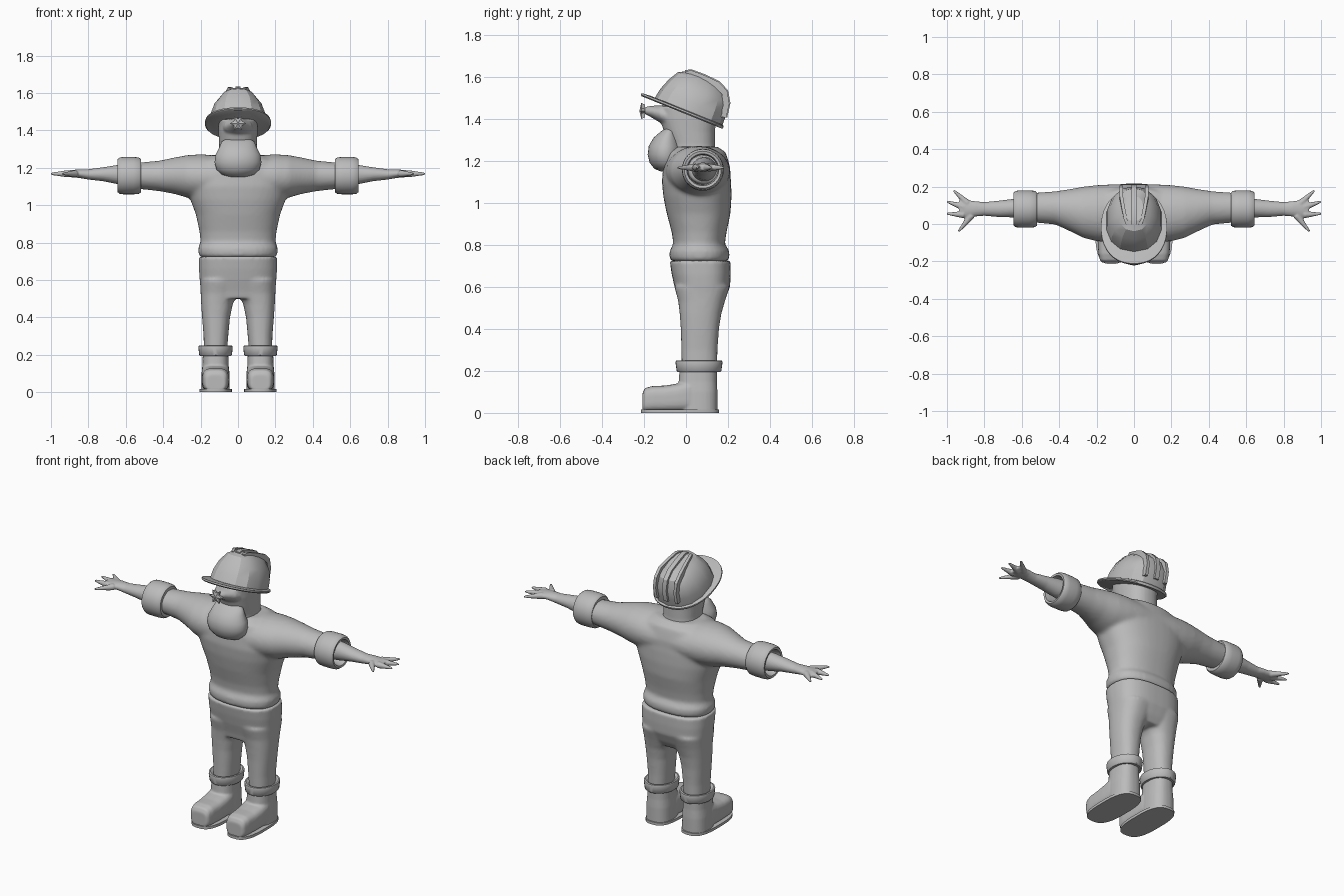
import bpy, bmesh, math
from mathutils import Vector, Matrix

if "Cube" in bpy.data.objects:
    bpy.data.objects.remove(bpy.data.objects["Cube"])

grey = bpy.data.materials.new("plain grey")
grey.diffuse_color = (0.5, 0.5, 0.5, 1)
grey.use_nodes = True
grey.node_tree.nodes["Principled BSDF"].inputs["Base Color"].default_value = grey.diffuse_color
AX = {'x': ((0, 1, 0), (0, 0, 1)), 'y': ((0, 0, 1), (1, 0, 0)), 'z': ((1, 0, 0), (0, 1, 0))}


def loft(bm, axis, rings, n=32, power=1.0, pos=None):
    """Skin closed rings: (position, u_min, u_max, v_min, v_max) along an axis."""
    u, v = (Vector(a) for a in AX[axis])
    w = u.cross(v)
    prev = first = None
    for p, u0, u1, v0, v1 in rings:
        loop = []
        for i in range(n):
            t = 2 * math.pi * (i + 0.5) / n
            c, s = math.cos(t), math.sin(t)
            c = math.copysign(abs(c) ** power, c)
            s = math.copysign(abs(s) ** power, s)
            loop.append(bm.verts.new(w * p + u * ((u0 + u1) / 2 + c * (u1 - u0) / 2)
                                     + v * ((v0 + v1) / 2 + s * (v1 - v0) / 2)))
        if prev:
            for i in range(n):
                j = (i + 1) % n
                bm.faces.new((prev[i], prev[j], loop[j], loop[i]))
        else:
            first = loop
        prev = loop
    bm.faces.new(first[::-1])
    bm.faces.new(prev)


def finish(bm, name, voxel=0, smooth=4, angle=40, mirror=False, matrix=None):
    if matrix:
        bm.transform(matrix)
    bmesh.ops.recalc_face_normals(bm, faces=bm.faces)
    me = bpy.data.meshes.new(name)
    bm.to_mesh(me)
    bm.free()
    me.materials.append(grey)
    ob = bpy.data.objects.new(name, me)
    bpy.context.collection.objects.link(ob)
    if angle:
        bpy.context.view_layer.objects.active = ob
        ob.select_set(True)
        bpy.ops.object.shade_smooth_by_angle(angle=math.radians(angle))
        ob.select_set(False)
    if voxel:
        r = ob.modifiers.new("fuse", 'REMESH')
        r.mode, r.voxel_size, r.use_smooth_shade = 'VOXEL', voxel, True
        s = ob.modifiers.new("soften", 'SMOOTH')
        s.factor, s.iterations = 0.5, smooth
    if mirror:
        ob.modifiers.new("mirror", 'MIRROR')
    return ob


def band(name, axis, centre, profile, ru, rv):
    """Closed rounded ring around an axis; profile is (position, radius factor)."""
    bm = bmesh.new()
    u, v = (Vector(a) for a in AX[axis])
    w = u.cross(v)
    n = 32
    loops = []
    for p, k in profile:
        loops.append([bm.verts.new(Vector(centre) + w * p + u * (k * ru * math.cos(2 * math.pi * i / n))
                                   + v * (k * rv * math.sin(2 * math.pi * i / n))) for i in range(n)])
    for a, b in zip(loops, loops[1:] + loops[:1]):
        for i in range(n):
            j = (i + 1) % n
            bm.faces.new((a[i], a[j], b[j], b[i]))
    return finish(bm, name, mirror=True)


# Jumper: torso fused with both sleeves
bm = bmesh.new()
loft(bm, 'z', [(z, -x, x, y0, y1) for z, x, y0, y1 in [
    (.722, .198, -.068, .195), (.735, .21, -.078, .207), (.77, .213, -.078, .207), (.805, .2, -.06, .185),
    (.86, .206, -.068, .193), (.95, .225, -.092, .212), (1.03, .255, -.108, .217), (1.1, .275, -.115, .215),
    (1.18, .265, -.108, .208), (1.24, .21, -.09, .19), (1.268, .14, -.05, .15)]], 40, .85)
sleeve = [(.12, -.10, .212, 1.03, 1.268), (.2, -.092, .208, 1.03, 1.272), (.27, -.075, .2, 1.04, 1.268),
          (.34, -.04, .187, 1.06, 1.255), (.42, -.003, .175, 1.075, 1.238), (.56, .01, .165, 1.09, 1.225)]
loft(bm, 'x', [(-s[0],) + s[1:] for s in sleeve[::-1]] + sleeve)
finish(bm, "jumper", .011, 6)

# Trousers: hips fused with both legs
bm = bmesh.new()
loft(bm, 'z', [(z, -x, x, y0, y1) for z, x, y0, y1 in [
    (.5, .19, -.03, .16), (.54, .198, -.038, .185), (.6, .205, -.055, .21), (.66, .209, -.068, .213),
    (.725, .209, -.078, .212)]], 40, .75)
for m in (-1, 1):
    loft(bm, 'z', [(z, *sorted((m * a, m * b)), y0, y1) for z, a, b, y0, y1 in [
        (.2, .06, .182, -.02, .148), (.3, .052, .184, -.022, .15), (.4, .043, .192, -.025, .157),
        (.47, .028, .197, -.03, .168), (.53, .0, .2, -.037, .185), (.6, -.02, .204, -.055, .208)]], 28, .85)
finish(bm, "trousers", .009, 5)

# Forearm and hand with four splayed fingers
bm = bmesh.new()
loft(bm, 'x', [(.53, .025, .15, 1.1, 1.22), (.64, .035, .135, 1.112, 1.216), (.72, .037, .125, 1.128, 1.203),
               (.8, .044, .117, 1.137, 1.192), (.85, .04, .122, 1.146, 1.192), (.9, .03, .13, 1.15, 1.187),
               (.935, .042, .128, 1.155, 1.183)], 24)
for bx, by, tx, ty in [(.87, .045, .938, -.04), (.91, .05, 1.0, .055), (.91, .09, 1.0, .12), (.89, .11, .965, .18)]:
    d = Vector((tx - bx, ty - by, 0))
    mat = (Matrix.Translation(((bx + tx) / 2, (by + ty) / 2, 1.168))
           @ d.to_track_quat('Z', 'Y').to_matrix().to_4x4())
    bmesh.ops.create_cone(bm, cap_ends=True, segments=12, radius1=.02, radius2=.006, depth=d.length, matrix=mat)
finish(bm, "hand", .005, 2, mirror=True)

# Rolled sleeve cuffs and rolled trouser cuffs
band("sleeve_cuff", 'x', (.58, .08, 1.158),
     [(-.062, .7), (-.062, .88), (-.05, .97), (-.02, 1), (.03, 1), (.052, .97), (.064, .88), (.062, .76), (.03, .7)],
     .1, .1)
band("trouser_cuff", 'z', (.12, .062, .222),
     [(-.026, .7), (-.027, .9), (-.022, .95), (.018, 1), (.026, .98), (.028, .9), (.015, .7)], .092, .112)

# Boots: shaft, toe and thin sole
bm = bmesh.new()
loft(bm, 'z', [(.0, .045, .197, -.03, .15), (.1, .046, .195, -.035, .15), (.15, .05, .19, -.035, .147),
               (.22, .052, .188, -.03, .147)], 28, .8)
loft(bm, 'y', [(y, z0, z1, .12 - x, .12 + x) for y, z0, z1, x in [
    (-.207, .008, .095, .05), (-.195, .005, .118, .062), (-.16, .005, .128, .07), (-.1, .005, .13, .074),
    (-.04, .005, .14, .076), (.02, .005, .16, .075)]], 28, .6)
finish(bm, "boot", .006, 4, mirror=True)
bm = bmesh.new()
loft(bm, 'z', [(z, .033, .207, -.215, .157) for z in (0, .016)], 32, .7)
finish(bm, "boot_sole", mirror=True)

# Head, neck and snout
bm = bmesh.new()
loft(bm, 'z', [(1.22, -.105, .105, -.07, .145), (1.28, -.1, .1, -.08, .138), (1.34, -.102, .102, -.105, .138),
               (1.4, -.105, .105, -.125, .145), (1.46, -.105, .105, -.13, .14)], 32, .85)
loft(bm, 'y', [(-.2, 1.425, 1.455, -.02, .02), (-.17, 1.41, 1.462, -.04, .04),
               (-.12, 1.38, 1.465, -.075, .075), (-.05, 1.33, 1.47, -.09, .09)], 24)
finish(bm, "head", .007, 3)

# Rounded beard
bm = bmesh.new()
loft(bm, 'z', [(z, -x, x, y0, y1) for z, x, y0, y1 in [
    (1.15, .04, -.12, -.06), (1.162, .085, -.15, -.035), (1.19, .115, -.173, -.02), (1.23, .126, -.183, -.02),
    (1.27, .12, -.178, -.02), (1.31, .1, -.155, -.03), (1.34, .088, -.12, -.045), (1.355, .06, -.1, -.06)]])
finish(bm, "beard", angle=60)

# Star-shaped nose
bm = bmesh.new()
star = [[bm.verts.new((r * math.sin(math.pi * i / 6), y, 1.438 + r * math.cos(math.pi * i / 6)))
         for i in range(12) for r in [(.044 if i % 2 else .024) * k]] for y, k in ((-.195, .8), (-.213, 1))]
bm.faces.new(star[0])
tip = bm.verts.new((0, -.222, 1.438))
for i in range(12):
    j = (i + 1) % 12
    bm.faces.new((star[0][i], star[0][j], star[1][j], star[1][i]))
    bm.faces.new((star[1][i], star[1][j], tip))
finish(bm, "star_nose", angle=0)

# Tilted helmet: faceted shell, brim and three ridges
tilt = Matrix.Translation((0, -.015, 1.435)) @ Matrix.Rotation(math.radians(-22), 4, 'X')
shell = [(0, .152, -.15, .2), (.06, .147, -.14, .197), (.115, .128, -.12, .187), (.165, .09, -.092, .155),
         (.19, .05, -.045, .1)]
bm = bmesh.new()
loft(bm, 'z', [(z, -x, x, a, b) for z, x, a, b in shell], 14, .88)
finish(bm, "helmet_shell", angle=25, matrix=tilt)
bm = bmesh.new()
loft(bm, 'z', [(-.006, -.17, .17, -.21, .205), (.0, -.177, .177, -.217, .208), (.008, -.176, .176, -.215, .207),
               (.012, -.155, .155, -.17, .2)], 36, .9)
finish(bm, "helmet_brim", matrix=tilt)
bm = bmesh.new()
for x, w, lift in ((-.042, .009, .0), (0, .014, .005), (.042, .009, .0)):
    path = [(-.06, .18), (-.035, .194), (.03, .196), (.105, .192), (.157, .168), (.189, .117), (.199, .05)]
    cross = []
    for k, (y, z) in enumerate(path):
        flare = 1 + .35 * min(k, 3)
        out = Vector((0, y - .03, z)).normalized() * (.003 + lift)
        top = Vector((x * flare * .8, y, z)) + out
        cross.append([bm.verts.new(top + Vector((dx, 0, 0)) - out.normalized() * d)
                      for dx, d in ((-w, 0), (w, 0), (w, .03), (-w, .03))])
    for a, b in zip(cross, cross[1:]):
        for i in range(4):
            bm.faces.new((a[i], a[(i + 1) % 4], b[(i + 1) % 4], b[i]))
    bm.faces.new(cross[0])
    bm.faces.new(cross[-1][::-1])
finish(bm, "helmet_ridges", angle=30, matrix=tilt)
